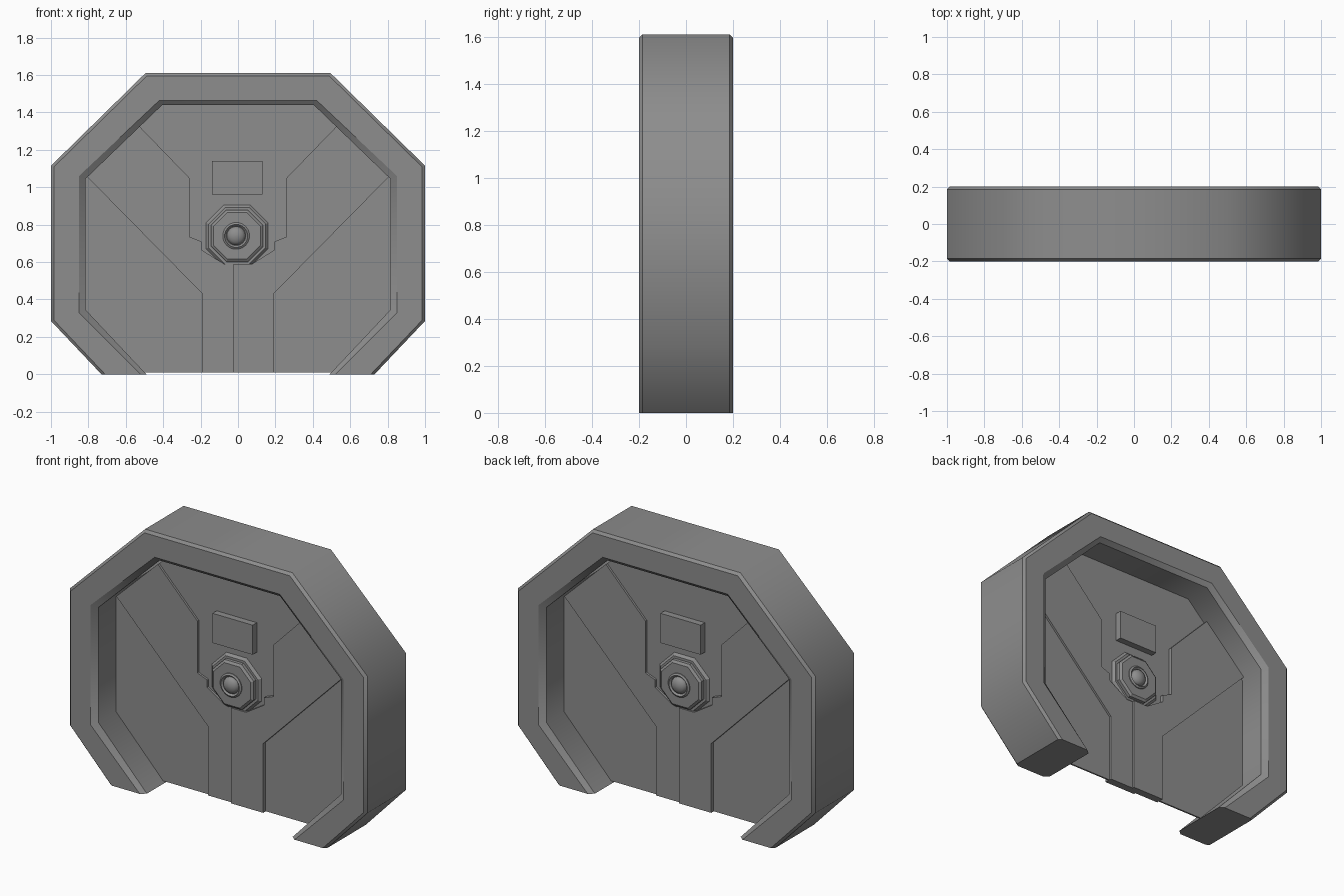
import bpy, bmesh, math

if "Cube" in bpy.data.objects:
    bpy.data.objects.remove(bpy.data.objects["Cube"])

metal = bpy.data.materials.new("gunmetal_grey")
metal.diffuse_color = (0.27, 0.27, 0.27, 1)
metal.use_nodes = True
metal.node_tree.nodes["Principled BSDF"].inputs["Base Color"].default_value = metal.diffuse_color


def finish(bm, name, smooth=False):
    mesh = bpy.data.meshes.new(name)
    for f in bm.faces:
        f.smooth = smooth
    bm.to_mesh(mesh)
    bm.free()
    mesh.materials.append(metal)
    ob = bpy.data.objects.new(name, mesh)
    bpy.context.collection.objects.link(ob)
    return ob


def mirrored(half):
    return half + [(-x, z) for x, z in reversed(half)]


def panel(name, points, height, inset, side):
    """Raised plate with sloped edges; side -1 is the front, 1 the back."""
    bm = bmesh.new()
    face = bm.faces.new([bm.verts.new((x, 0, z)) for x, z in points])
    bmesh.ops.inset_region(bm, faces=[face], thickness=inset,
                           use_boundary=True, use_even_offset=True)
    for v in face.verts:
        v.co.y = -height
    if side > 0:
        for v in bm.verts:
            v.co.x, v.co.y = -v.co.x, -v.co.y
    return finish(bm, name)


def turned(name, cx, cz, rings, sides, side, smooth=False):
    """Stack of regular polygons (radius, height) standing out of the door."""
    bm = bmesh.new()
    loops = []
    for r, h in rings:
        loop = []
        for i in range(sides):
            a = 2 * math.pi * (i + 0.5) / sides
            x, y, z = cx + r * math.cos(a), -h, cz + r * math.sin(a)
            loop.append(bm.verts.new((-side * x, -side * y, z)))
        loops.append(loop)
    for a, b in zip(loops, loops[1:]):
        for i in range(sides):
            j = (i + 1) % sides
            bm.faces.new((a[i], a[j], b[j], b[i]))
    bm.faces.new(loops[-1])
    bmesh.ops.recalc_face_normals(bm, faces=bm.faces)
    return finish(bm, name, smooth)


# Door frame: rectangular section with chamfers, swept round an open octagon
outer = mirrored([(-0.73, 0), (-1, 0.285), (-1, 1.115), (-0.495, 1.61)])
outer_in = mirrored([(-0.71, 0), (-0.985, 0.29), (-0.985, 1.108), (-0.488, 1.595)])
inner = mirrored([(-0.52, 0), (-0.85, 0.33), (-0.85, 1.06), (-0.42, 1.465)])
inner_in = mirrored([(-0.49, 0), (-0.815, 0.345), (-0.815, 1.045), (-0.405, 1.44)])
profile = [(outer_in, -0.2), (inner, -0.2), (inner_in, -0.175), (inner_in, 0.175),
           (inner, 0.2), (outer_in, 0.2), (outer, 0.185), (outer, -0.185)]
bm = bmesh.new()
sections = [[bm.verts.new((line[i][0], y, line[i][1])) for line, y in profile]
            for i in range(len(outer))]
for a, b in zip(sections, sections[1:]):
    for i in range(8):
        j = (i + 1) % 8
        bm.faces.new((a[i], a[j], b[j], b[i]))
bm.faces.new(sections[0])
bm.faces.new(sections[-1])
bmesh.ops.recalc_face_normals(bm, faces=bm.faces)
# lengthwise edges and end caps stay crisp, corners of the octagon blend
where = {v: i for i, s in enumerate(sections) for v in s}
for e in bm.edges:
    p, q = (where[v] for v in e.verts)
    e.smooth = p == q and 0 < p < len(sections) - 1
finish(bm, "door_frame", True)

# Thin door core filling the opening
core = mirrored([(-0.5, 0.01), (-0.83, 0.34), (-0.83, 1.05), (-0.41, 1.45)])
bm = bmesh.new()
front = [bm.verts.new((x, -0.005, z)) for x, z in core]
back = [bm.verts.new((x, 0.005, z)) for x, z in core]
bm.faces.new(front)
bm.faces.new(back)
for i in range(len(core)):
    j = (i + 1) % len(core)
    bm.faces.new((front[i], front[j], back[j], back[i]))
bmesh.ops.recalc_face_normals(bm, faces=bm.faces)
finish(bm, "door_core")

# Raised leaf outline, from the bottom step round to the seam
leaf = [(-0.19, 0.01), (-0.19, 0.43), (-0.86, 1.11), (-0.57, 1.37), (-0.26, 1.05),
        (-0.26, 0.735), (-0.195, 0.71), (-0.195, 0.665), (-0.075, 0.59)]

for side, label in ((-1, "front"), (1, "back")):
    # Door leaves: the right one overlaps the left at the seam
    left = leaf + [(0.05, 0.59), (0.05, 0.01)]
    panel(label + "_left_leaf", left[::-1], 0.018, 0.015, side)
    right = [(-x, z) for x, z in leaf] + [(-0.025, 0.59), (-0.025, 0.01)]
    panel(label + "_right_leaf", right, 0.03, 0.015, side)

    # Rectangular control plate
    panel(label + "_control_plate",
          [(-0.14, 0.96), (0.13, 0.96), (0.13, 1.14), (-0.14, 1.14)], 0.045, 0.022, side)

    # Octagonal lock: sloped collar, hub, ring and domed button
    turned(label + "_lock_collar", -0.005, 0.74, [(0.185, 0), (0.165, 0.02)], 8, side)
    turned(label + "_lock_hub", -0.005, 0.74,
           [(0.15, 0), (0.15, 0.04), (0.135, 0.05)], 8, side)
    turned(label + "_lock_ring", -0.01, 0.74,
           [(0.072, 0.04), (0.072, 0.055), (0.062, 0.062), (0.052, 0.05)], 20, side)
    dome = [(0.05 * math.cos(t), 0.05 + 0.03 * math.sin(t))
            for t in (0, 0.4, 0.8, 1.2, 1.5)]
    turned(label + "_lock_button", -0.01, 0.74, dome, 20, side, True)
